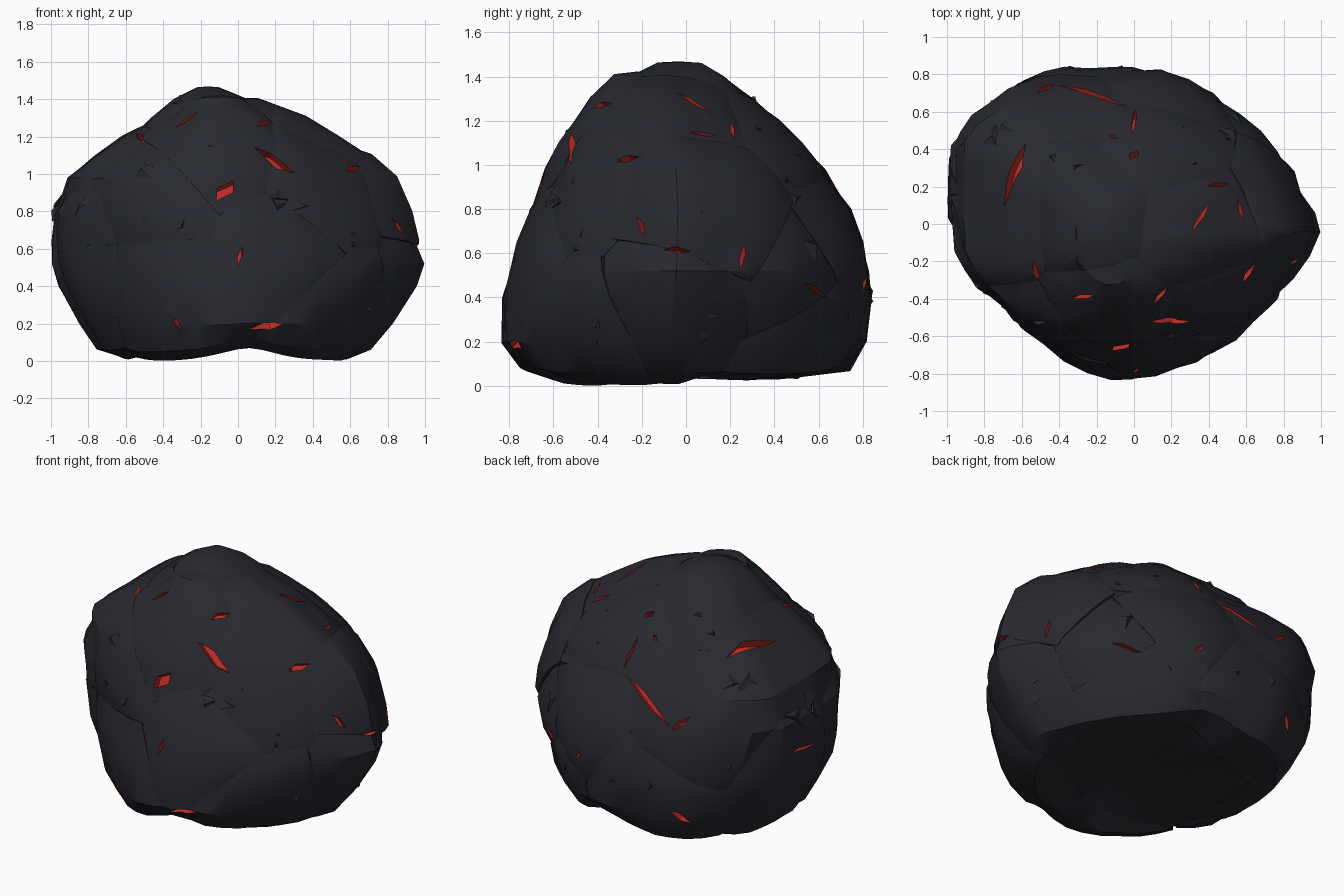
import bpy, bmesh, math, random
from mathutils import Vector, noise
from mathutils.bvhtree import BVHTree

if "Cube" in bpy.data.objects:
    bpy.data.objects.remove(bpy.data.objects["Cube"])

random.seed(7)
CENTRE = Vector((0, 0, 0.6))


def material(name, rgb):
    m = bpy.data.materials.new(name)
    m.diffuse_color = (*rgb, 1)
    m.use_nodes = True
    m.node_tree.nodes["Principled BSDF"].inputs["Base Color"].default_value = m.diffuse_color
    return m


rock = material("charcoal rock", (0.021, 0.022, 0.029))
glow = material("glowing red", (0.52, 0.024, 0.017))


def add_object(name, bm, mat):
    bmesh.ops.recalc_face_normals(bm, faces=bm.faces)
    me = bpy.data.meshes.new(name)
    bm.to_mesh(me)
    me.materials.append(mat)
    ob = bpy.data.objects.new(name, me)
    bpy.context.collection.objects.link(ob)
    return ob


def smooth(me, degrees):
    for p in me.polygons:
        p.use_smooth = True
    me.set_sharp_from_angle(angle=math.radians(degrees))


# Boulder envelope: plan outline, and extents (z, x min, x max, y min, y max)
outline = [(1, -.06), (.91, .15), (.78, .39), (.58, .6), (.3, .78), (0, .85), (-.25, .84),
           (-.5, .82), (-.72, .69), (-.88, .52), (-.98, .35), (-1, .1), (-.97, -.07),
           (-.87, -.29), (-.68, -.49), (-.5, -.65), (-.25, -.8), (0, -.84), (.25, -.78),
           (.45, -.7), (.67, -.53), (.86, -.32)]
levels = [(.05, -.3, .3, -.3, .25), (.01, -.62, .58, -.62, .5), (.06, -.76, .71, -.75, .75),
          (.2, -.85, .83, -.83, .82), (.4, -.96, .95, -.83, .84), (.52, -1, .99, -.8, .83),
          (.65, -1, .96, -.77, .8), (.8, -.99, .92, -.71, .74), (.98, -.91, .84, -.63, .63),
          (1.1, -.76, .71, -.57, .52), (1.2, -.62, .53, -.5, .42), (1.3, -.47, .36, -.43, .3),
          (1.4, -.34, .11, -.32, .17), (1.46, -.22, -.1, -.13, .07)]


def envelope():
    bm = bmesh.new()
    rings = []
    for z, x0, x1, y0, y1 in levels:
        ring = []
        high = max(0, 1 - abs(z - 1.05) / .45)
        for i, a in enumerate(outline):
            b = outline[(i + 1) % len(outline)]
            for t in (0, .5):
                u = (a[0] + (b[0] - a[0]) * t) * (1 + .02 * (t > 0))
                v = (a[1] + (b[1] - a[1]) * t) / .845 * (1 + .02 * (t > 0))
                # upper left corners are fuller, the upper front right is leaner
                full = .17 if u < 0 else (-.07 if v < 0 else 0)
                k = 1 + full * high * min(1, 2 * abs(u * v))
                u, v = max(-1, min(1, u * k)), max(-1, min(1, v * k))
                x = (x0 + x1) / 2 + u * (x1 - x0) / 2
                y = (y0 + y1) / 2 + v * (y1 - y0) / 2
                # valley under the middle, between the two feet
                lift = .06 * math.exp(-((x - .06) / .2) ** 2) if z < .1 else 0
                if z < .04 and y > 0:
                    lift = max(lift, .02)
                ring.append(bm.verts.new((x, y, z + lift)))
        rings.append(ring)
    n = len(rings[0])
    for lo, hi in zip(rings, rings[1:]):
        for i in range(n):
            bm.faces.new((lo[i], lo[(i + 1) % n], hi[(i + 1) % n], hi[i]))
    for ring, co in ((rings[0], (0, 0, .1)), (rings[-1], (-.16, -.03, 1.465))):
        tip = bm.verts.new(co)
        for i in range(n):
            bm.faces.new((ring[i], ring[(i + 1) % n], tip))
    bmesh.ops.recalc_face_normals(bm, faces=bm.faces)
    return bm


base = envelope()
bvh = BVHTree.FromBMesh(base)


def on_surface(view, u, v):
    """Project a point of a view onto the boulder; returns position and normal."""
    start, d = {"front": ((u, -3, v), (0, 1, 0)), "back": ((u, 3, v), (0, -1, 0)),
                "right": ((3, u, v), (-1, 0, 0)), "left": ((-3, u, v), (1, 0, 0)),
                "top": ((u, v, 3), (0, 0, -1)), "under": ((u, v, -3), (0, 0, 1))}[view]
    co, no = bvh.ray_cast(Vector(start), Vector(d))[:2]
    if co is None:
        co, no = bvh.find_nearest(Vector(start))[:2]
    return co, no


# Glowing core inside the crust
core = base.copy()
for v in core.verts:
    v.co = CENTRE + (v.co - CENTRE) * .935
ob = add_object("molten_core", core, glow)
smooth(ob.data, 40)

# Crack cutters: view, centre, half direction, half width
cracks = [("front", -.07, .91, .045, .05, .04), ("front", .19, 1.07, .11, -.07, .03),
          ("front", .15, .185, .09, .015, .03), ("front", -.32, .2, .025, -.03, .014),
          ("front", .01, .56, .01, .05, .012), ("front", .61, 1.02, .03, .01, .012),
          ("right", -.26, 1.03, .05, .01, .018), ("right", -.2, .72, .02, -.04, .015),
          ("right", -.04, .615, .06, -.005, .012), ("right", .25, .58, .005, .06, .014),
          ("top", -.64, .26, .055, .17, .034), ("top", -.53, -.26, .02, -.06, .018),
          ("top", 0, .37, .02, .02, .022), ("top", 0, .55, .005, .07, .012),
          ("top", .35, .03, .05, .08, .014), ("top", .45, .21, .06, .01, .014),
          ("top", .57, .08, .02, -.06, .014), ("top", .14, -.38, .04, .04, .018),
          ("top", -.27, -.385, .06, .01, .014), ("top", -.11, .465, .02, -.01, .012),
          ("back", -.22, .87, .19, .09, .022), ("back", -.47, .81, -.05, .05, .017),
          ("left", .25, .61, .13, .01, .01), ("back", -.5, .24, .05, .04, .02),
          ("back", .55, .43, .07, .03, .014), ("back", .19, .46, -.02, .03, .017)]
bm = bmesh.new()
for view, u, v, du, dv, w in cracks:
    mid, no = on_surface(view, u, v)
    a, b = on_surface(view, u - du, v - dv)[0], on_surface(view, u + du, v + dv)[0]
    side = no.cross(b - a).normalized() * w
    quad = [a, mid.lerp(b, .3) - side, b, mid.lerp(a, .2) + side]
    lo = [bm.verts.new(p - no * .14) for p in quad]
    hi = [bm.verts.new(p + no * .14) for p in quad]
    bm.faces.new(lo[::-1])
    bm.faces.new(hi)
    for i in range(4):
        j = (i + 1) % 4
        bm.faces.new((lo[i], lo[j], hi[j], hi[i]))
cutter = add_object("crack_cutter", bm, glow)
cutter.hide_render = True

# Crust plates: one cell of the envelope around each seed point
seeds = [("front", -.45, .88), ("front", -.42, .38), ("front", .25, .62), ("front", -.1, 1.15),
         ("front", .42, .95), ("front", .55, .2), ("front", -.86, .5), ("right", .12, .87),
         ("right", -.05, .3), ("right", .55, .4), ("top", -.28, .1), ("top", .22, .42),
         ("top", .4, -.02), ("top", -.72, .1), ("back", -.5, .85), ("back", .25, .7),
         ("back", -.25, .3), ("back", .5, .25), ("left", .2, .4), ("under", 0, .1)]
levels_up = {7: .018, 19: 0}      # the domed right plate stands proud
points = [on_surface(*s)[0] for s in seeds]
plates = []
for k, p in enumerate(points):
    bm = base.copy()
    planes = []
    for q in points:
        if q is p:
            continue
        no = (q - p).normalized()
        no = (no + Vector([random.uniform(-.1, .1) for _ in range(3)])).normalized()
        co = (p + q) / 2 + no * random.uniform(.01, .035)
        planes.append((co, no))
        bmesh.ops.bisect_plane(bm, geom=bm.verts[:] + bm.edges[:] + bm.faces[:],
                               plane_co=co, plane_no=no, clear_outer=True)
    bmesh.ops.remove_doubles(bm, verts=bm.verts, dist=.004)
    level = levels_up.get(k, random.uniform(-.008, .01))
    for v in bm.verts:
        edge = min((co - v.co).dot(no) for co, no in planes)
        dip = (.02 if k < 19 else 0) * max(0, 1 - edge / .12) ** 2
        bump = .01 * noise.noise(v.co * 3.5 + Vector((k, 0, 0)))
        v.co += (v.co - CENTRE).normalized() * (level + bump - dip)
        v.co.z = max(v.co.z, 0)
    ob = add_object("crust_plate_%02d" % (k + 1), bm, rock)
    # keep the outside outward for the thickness
    centre_face = min(ob.data.polygons, key=lambda f: (f.center - p).length)
    if centre_face.normal.dot(p - CENTRE) < 0:
        ob.data.flip_normals()
    m = ob.modifiers.new("thickness", 'SOLIDIFY')
    m.thickness, m.offset = .07, -1
    plates.append(ob)


def evaluated(ob):
    bpy.context.view_layer.update()
    dg = bpy.context.evaluated_depsgraph_get()
    return bpy.data.meshes.new_from_object(ob.evaluated_get(dg))


# Cut the cracks with glowing walls, keeping only results that preserve the plate
for ob in plates:
    whole = evaluated(ob)
    ob.modifiers.clear()
    ob.data = whole
    area = sum(f.area for f in whole.polygons)
    reach = max((v.co - CENTRE).length for v in whole.vertices) + .02
    m = ob.modifiers.new("cracks", 'BOOLEAN')
    m.operation, m.object = 'DIFFERENCE', cutter
    m.solver, m.material_mode = 'EXACT', 'TRANSFER'
    result = whole
    for own in (False, True):
        m.use_self = own
        cut = evaluated(ob)
        new = sum(f.area for f in cut.polygons)
        far = max([(v.co - CENTRE).length for v in cut.vertices] or [9])
        if .8 * area < new < 1.25 * area and far < reach:
            result = cut
            break
    ob.modifiers.clear()
    ob.data = result
    smooth(result, 28)
bpy.data.objects.remove(cutter)

# Loose shards: low flat chips half sunk in the crust
bm = bmesh.new()
spots = [on_surface(*c[:3])[0] for c in cracks]
for _ in range(60):
    d = Vector((random.gauss(0, 1), random.gauss(0, 1), random.gauss(.1, .7))).normalized()
    co, no = bvh.ray_cast(CENTRE, d)[:2]
    if co is None or co.z < .14 or any((co - s).length < .17 for s in spots):
        continue
    if no.dot(d) < 0:
        no = -no
    t = no.orthogonal().normalized()
    s = no.cross(t)
    a0, size = random.uniform(0, 6.28), random.uniform(.06, .13)
    vs = []
    for i in range(3):
        a = a0 + i * 2.1 + random.uniform(-.5, .5)
        r = size * random.uniform(.5, 1.2)
        vs.append(bm.verts.new(co + (t * math.cos(a) + s * math.sin(a)) * r - no * .022))
    vs.append(bm.verts.new(co + (t * math.cos(a0) + s * math.sin(a0)) * size * .5 + no * .01))
    for f in ((0, 1, 2), (0, 1, 3), (1, 2, 3), (2, 0, 3)):
        bm.faces.new([vs[i] for i in f])
add_object("loose_shards", bm, rock)
base.free()
